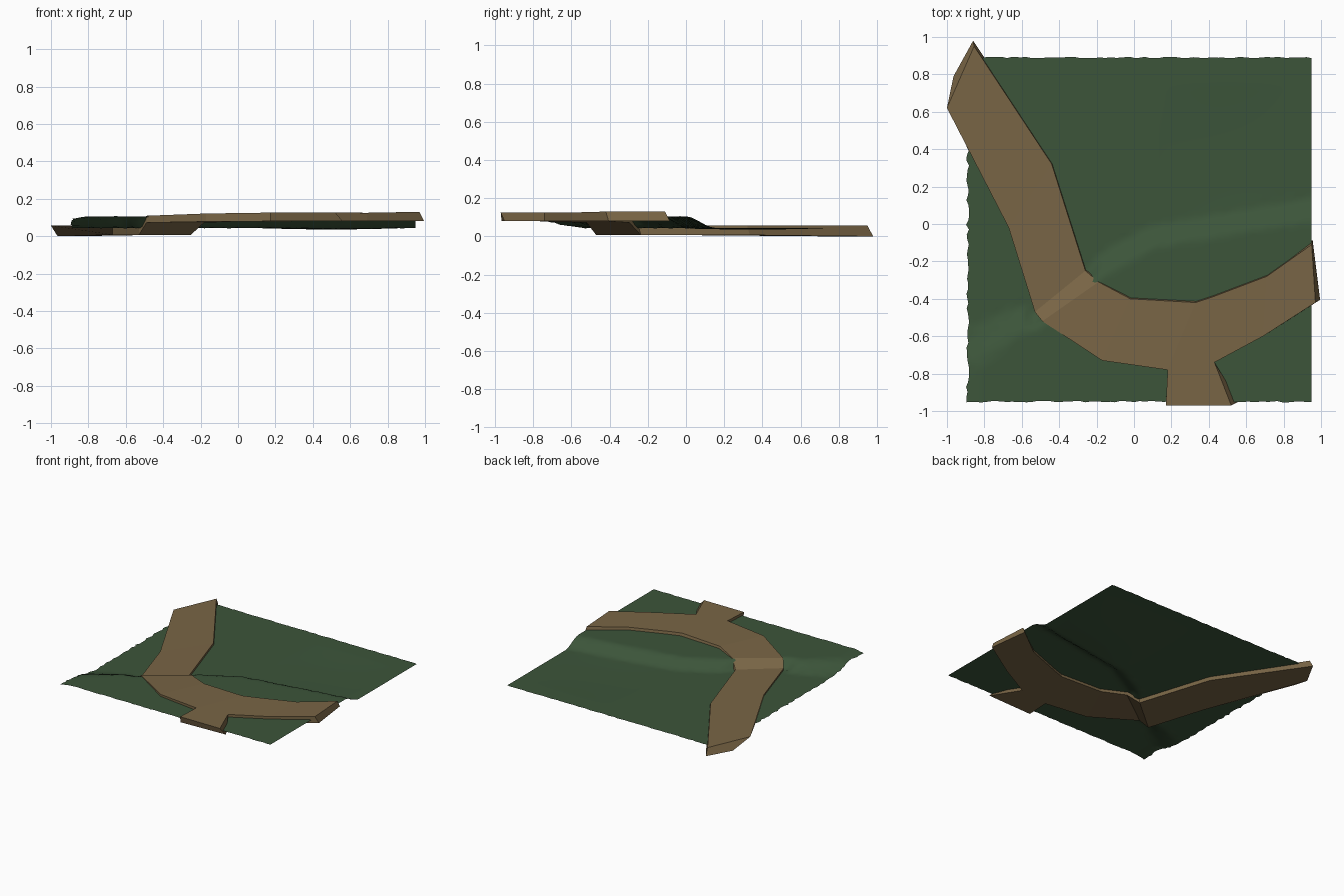
import bpy, bmesh, random
from mathutils import Vector

if "Cube" in bpy.data.objects:
    bpy.data.objects.remove(bpy.data.objects["Cube"])

random.seed(4)


def material(name, color):
    m = bpy.data.materials.new(name)
    m.diffuse_color = (*color, 1)
    m.use_nodes = True
    m.node_tree.nodes["Principled BSDF"].inputs["Base Color"].default_value = m.diffuse_color
    return m


def finish(bm, name, mat, recalc=True):
    if recalc:
        bmesh.ops.recalc_face_normals(bm, faces=bm.faces)
    me = bpy.data.meshes.new(name)
    bm.to_mesh(me)
    bm.free()
    ob = bpy.data.objects.new(name, me)
    bpy.context.collection.objects.link(ob)
    me.materials.append(mat)
    return ob


# foot and crest of the embankment: (x, foot y, crest y)
BANK = [(-0.89, -0.53, -0.82), (-0.60, -0.42, -0.60), (-0.53, -0.49, -0.57),
        (-0.26, -0.28, -0.36), (-0.18, -0.15, -0.30), (0.10, 0.0, -0.14),
        (0.50, 0.06, -0.06), (0.95, 0.15, 0.0)]


def bank_lines(x):
    for a, b in zip(BANK, BANK[1:]):
        if x <= b[0] + 1e-6:
            t = (x - a[0]) / (b[0] - a[0])
            return a[1] + t * (b[1] - a[1]), a[2] + t * (b[2] - a[2])
    return BANK[-1][1:]


def ground_z(x, y):
    foot, crest = bank_lines(x)
    t = min(1, max(0, (foot - y) / (foot - crest)))
    t = t * t * (3 - 2 * t)
    z = 0.044 + 0.061 * t
    if 0 < t < 1:
        z += random.uniform(-0.003, 0.003)
    # gentle hollow below the bank, rounded west edge on the high ground
    z -= 0.008 * (1 - t) * max(0, 1 - ((x - 0.5) / 0.4) ** 2) * max(0, 1 - ((y - 0.35) / 0.4) ** 2)
    z -= 0.014 * t * max(0, (-0.82 - x) / 0.07)
    return z


# terrain sheet
bm = bmesh.new()
N = 70
grid = []
for j in range(N + 1):
    row = []
    for i in range(N + 1):
        x, y = -0.89 + 1.84 * i / N, -0.95 + 1.84 * j / N
        z = ground_z(x, y)
        if i == 0:
            x += random.uniform(-0.008, 0.008)
        if j in (0, N):
            y += random.uniform(-0.004, 0.004)
        row.append(bm.verts.new((x, y, z)))
    grid.append(row)
for j in range(N):
    for i in range(N):
        bm.faces.new((grid[j][i], grid[j][i + 1], grid[j + 1][i + 1], grid[j + 1][i]))
terrain = finish(bm, "terrain", material("grass", (0.045, 0.09, 0.042)), False)
for p in terrain.data.polygons:
    p.use_smooth = True

# road cross-sections: inner edge, outer edge, top z, bottom z
SECTIONS = [((-0.855, 0.95), (-1.0, 0.62), 0.056, 0.0),
            ((-0.44, 0.32), (-0.67, -0.02), 0.056, 0.007),
            ((-0.26, -0.25), (-0.53, -0.47), 0.058, 0.007),
            ((-0.19, -0.31), (-0.49, -0.52), 0.109, 0.072),
            ((-0.02, -0.40), (-0.17, -0.73), 0.121, 0.078),
            ((0.33, -0.42), (0.18, -0.78), 0.126, 0.080),
            ((0.42, -0.39), (0.43, -0.74), 0.126, 0.080),
            ((0.71, -0.28), (0.69, -0.60), 0.125, 0.080),
            ((0.95, -0.11), (0.97, -0.42), 0.130, 0.080)]
# bottom edges splay outward on the inner side and at the ends
SPLAY = {0: ((-0.005, 0.03), (0.035, 0.17)), 8: ((0.005, 0.025), (0.025, 0.015))}

bm = bmesh.new()
rings = []
for k, (a, b, zt, zb) in enumerate(SECTIONS):
    sa, sb = SPLAY.get(k, ((0.008, 0.014), (0, 0)))
    rings.append([bm.verts.new(p) for p in (
        (*a, zt), (*b, zt), (b[0] + sb[0], b[1] + sb[1], zb), (a[0] + sa[0], a[1] + sa[1], zb))])
JUNCTION = 5


def bridge(r, s, skip=None):
    for e in range(4):
        if e != skip:
            f = (e + 1) % 4
            bm.faces.new((r[e], r[f], s[f], s[e]))


for k in range(len(rings) - 1):
    bridge(rings[k], rings[k + 1], 1 if k == JUNCTION else None)
bm.faces.new(rings[0])
bm.faces.new(rings[-1])

# side branch grows out of the open side of the junction
r, s = rings[JUNCTION], rings[JUNCTION + 1]
mouth = [r[1], s[1], s[2], r[2]]
end = [bm.verts.new(p) for p in ((0.17, -0.97, 0.126), (0.52, -0.97, 0.126),
                                 (0.56, -0.95, 0.080), (0.17, -0.965, 0.080))]
bridge(mouth, end)
bm.faces.new(end)
finish(bm, "road", material("dirt", (0.19, 0.13, 0.06)))
